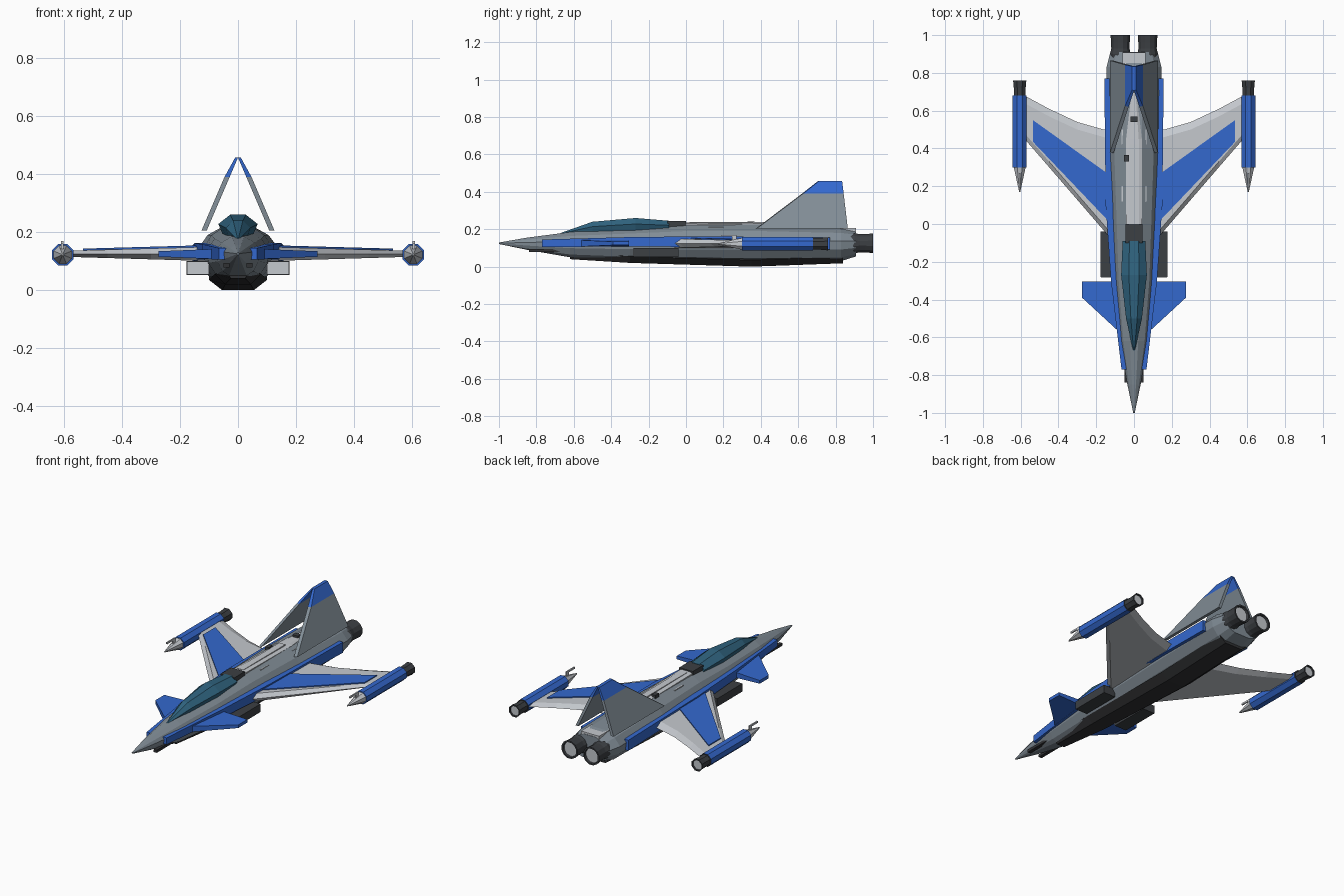
import bpy, bmesh, math

cube = bpy.data.objects.get("Cube")
if cube:
    bpy.data.objects.remove(cube, do_unlink=True)


def material(name, rgb):
    m = bpy.data.materials.new(name)
    m.use_nodes = True
    m.diffuse_color = (*rgb, 1)
    m.node_tree.nodes["Principled BSDF"].inputs["Base Color"].default_value = (*rgb, 1)
    return m


GREY = material("hull grey", (.22, .265, .305))
LIGHT = material("light grey", (.56, .585, .62))
BLUE = material("blue", (.034, .14, .62))
TEAL = material("canopy teal", (.03, .13, .22))
DARK = material("dark grey", (.045, .05, .056))
BLACK = material("belly charcoal", (.03, .031, .034))


def finish(name, bm, mats, mirror):
    bmesh.ops.recalc_face_normals(bm, faces=bm.faces)
    me = bpy.data.meshes.new(name)
    bm.to_mesh(me)
    bm.free()
    for m in mats:
        me.materials.append(m)
    ob = bpy.data.objects.new(name, me)
    bpy.context.collection.objects.link(ob)
    if mirror:
        ob.modifiers.new("Mirror", 'MIRROR').use_mirror_merge = False
    return ob


def loft(name, rings, mats, segs=None, mirror=False):
    """Skin closed rings; segs holds a material index per span plus one for the end cap."""
    bm = bmesh.new()
    vs = [[bm.verts.new(p) for p in r] for r in rings]
    segs = segs or [0] * len(rings)
    n = len(rings[0])
    for k in range(len(vs) - 1):
        for i in range(n):
            j = (i + 1) % n
            f = bm.faces.new((vs[k][i], vs[k][j], vs[k + 1][j], vs[k + 1][i]))
            f.material_index = segs[k]
    bm.faces.new(vs[0]).material_index = segs[0]
    bm.faces.new(vs[-1]).material_index = segs[-1]
    return finish(name, bm, mats, mirror)


def both(half):
    """Close a right-hand half section by reflecting it."""
    return half + [(-x, z) for x, z in reversed(half)]


def along_y(y, section):
    return [(x, y, z) for x, z in section]


def box(name, x, y, z, mat, mirror=False):
    section = [(x[0], z[0]), (x[1], z[0]), (x[1], z[1]), (x[0], z[1])]
    return loft(name, [along_y(q, section) for q in y], [mat], mirror=mirror)


def tube(name, x, z, profile, mats, segs, sides=10):
    angles = [math.tau * (i + .5) / sides for i in range(sides)]
    rings = [[(x + r * math.cos(a), y, z + r * math.sin(a)) for a in angles] for y, r in profile]
    return loft(name, rings, mats, segs, mirror=True)


# Fuselage: station, half width, height above and below the centre line
MID = .125
HULL = [(-1, .004, .004, .004), (-.85, .035, .03, .035), (-.62, .075, .06, .075),
        (-.3, .108, .08, .09), (0, .122, .1, .095), (.4, .14, .1, .1),
        (.83, .145, .085, .095), (.91, .125, .07, .07)]
SHAPE = [(.3, 1), (.75, .65), (1, .15), (.95, -.35), (.7, -.8), (.4, -1)]
rings = []
for y, w, up, down in HULL:
    half = [(w * a, MID + t * (up if t > 0 else down)) for a, t in SHAPE]
    rings.append(along_y(y, both(half)))
loft("fuselage", rings, [GREY])

# Belly keel
rings = []
for y, w, z in [(-.62, .045, .04), (-.3, .08, .02), (.35, .1, 0), (.84, .1, .018)]:
    rings.append(along_y(y, both([(w * .7, z + .05), (w, z + .035), (w * .55, z)])))
loft("belly", rings, [BLACK])
box("nose_rails", (.03, .05), (-.84, -.6), (.078, .094), BLACK, True)

# Canopy
rings = []
for y, w, lo, hi in [(-.67, .005, .172, .18), (-.5, .042, .175, .24),
                     (-.27, .068, .18, .26), (-.09, .06, .185, .245)]:
    mid = lo + (hi - lo) * .6
    rings.append(along_y(y, both([(w * .4, hi), (w, mid), (w * .7, lo)])))
loft("canopy", rings, [TEAL])
box("canopy_rear_block", (-.045, .045), (-.1, 0), (.2, .243), DARK)

# Dorsal spine and its fittings
rings = []
for y, w, z in [(0, .042, .236), (.45, .042, .231), (.7, .012, .226)]:
    rings.append(along_y(y, both([(w * .6, z), (w, z - .006), (w, .19)])))
loft("dorsal_spine", rings, [LIGHT])
box("spine_ridge", (-.02, .02), (.02, .42), (.22, .238), LIGHT)
box("spine_front_vents", (.04, .066), (.12, .2), (.19, .213), LIGHT, True)
box("spine_rear_vents", (.04, .066), (.42, .5), (.19, .213), LIGHT, True)
box("spine_sensor", (-.052, -.026), (.33, .365), (.22, .241), DARK)
box("spine_beacon", (-.018, .018), (.54, .57), (.22, .241), DARK)
box("tail_deck", (-.06, .06), (.8, .908), (.18, .206), LIGHT)

# Blue side strakes
rings = []
for y, x, lo, hi in [(-.77, .066, .105, .145), (-.3, .122, .108, .158),
                     (.1, .15, .105, .162), (.77, .157, .092, .155)]:
    rings.append(along_y(y, [(x * .6, lo), (x, lo), (x, hi), (x * .6, hi)]))
loft("side_strakes", rings, [BLUE], mirror=True)


# Wings: flat top and bottom with bevelled edges
def wing_top(x):
    return .152 - .028 * x


rings = []
for x, tail in [(.1, .49), (.16, .5), (.3, .54), (.45, .61), (.58, .68)]:
    nose = .44 + (x - .57) * 1.157
    top, low = wing_top(x), .097 + .03 * x
    mid = (top + low) / 2
    rings.append([(x, nose, mid), (x, nose + .03, top), (x, tail - .04, top),
                  (x, tail, mid), (x, tail - .04, low), (x, nose + .03, low)])
loft("wings", rings, [LIGHT], mirror=True)

# Blue wing panels
panel = [(.13, .01), (.535, .435), (.535, .55), (.13, .26)]
loft("wing_panels", [[(x, y, wing_top(x) + d) for x, y in panel] for d in (-.002, .006)],
     [BLUE], mirror=True)

# Foreplanes
plane = [(.08, -.57), (.275, -.39), (.275, -.305), (.08, -.305)]
loft("foreplanes", [[(x, y, z + s * (.018 - .04 * x)) for x, y in plane]
                    for s, z in ((-1, .122), (1, .127))], [BLUE], mirror=True)

# Wingtip pods with cone, body, nozzle and light exhaust
tube("wingtip_pods", .605, .122,
     [(.17, .003), (.3, .034), (.3, .04), (.68, .04), (.68, .034), (.72, .034),
      (.76, .038), (.76, .031), (.752, .03)],
     [LIGHT, BLUE, DARK], [0, 1, 1, 2, 2, 2, 2, 2, 0], 8)
box("pod_probes", (.602, .61), (.19, .27), (.16, .17), LIGHT, True)
box("pod_probe_mounts", (.602, .61), (.245, .27), (.13, .165), LIGHT, True)

# Main engines
tube("engines", .072, .125,
     [(.86, .05), (.9, .056), (.93, .05), (.96, .051), (1, .054), (1, .045), (.988, .043)],
     [DARK, LIGHT], [0, 0, 0, 0, 0, 0, 1], 12)

# Side intakes
box("side_intakes", (.1, .178), (-.28, -.04), (.052, .1), DARK, True)
box("intake_mouths", (.1, .174), (-.284, -.28), (.056, .096), LIGHT, True)

# Leaning tail fins that meet at the top, blue above the band line
rings = []
for z, front, back in [(.205, .375, .865), (.39, .62, .843), (.457, .705, .835)]:
    x = .108 * (.457 - z) / .252
    rings.append([(x, front, z), (x + .018, front + .006, z),
                  (x + .018, back, z), (x, back, z)])
rings[-1] = [(max(0, px - .008), py, pz) for px, py, pz in rings[-1]]
loft("tail_fins", rings, [GREY, BLUE], [0, 1, 1], mirror=True)
